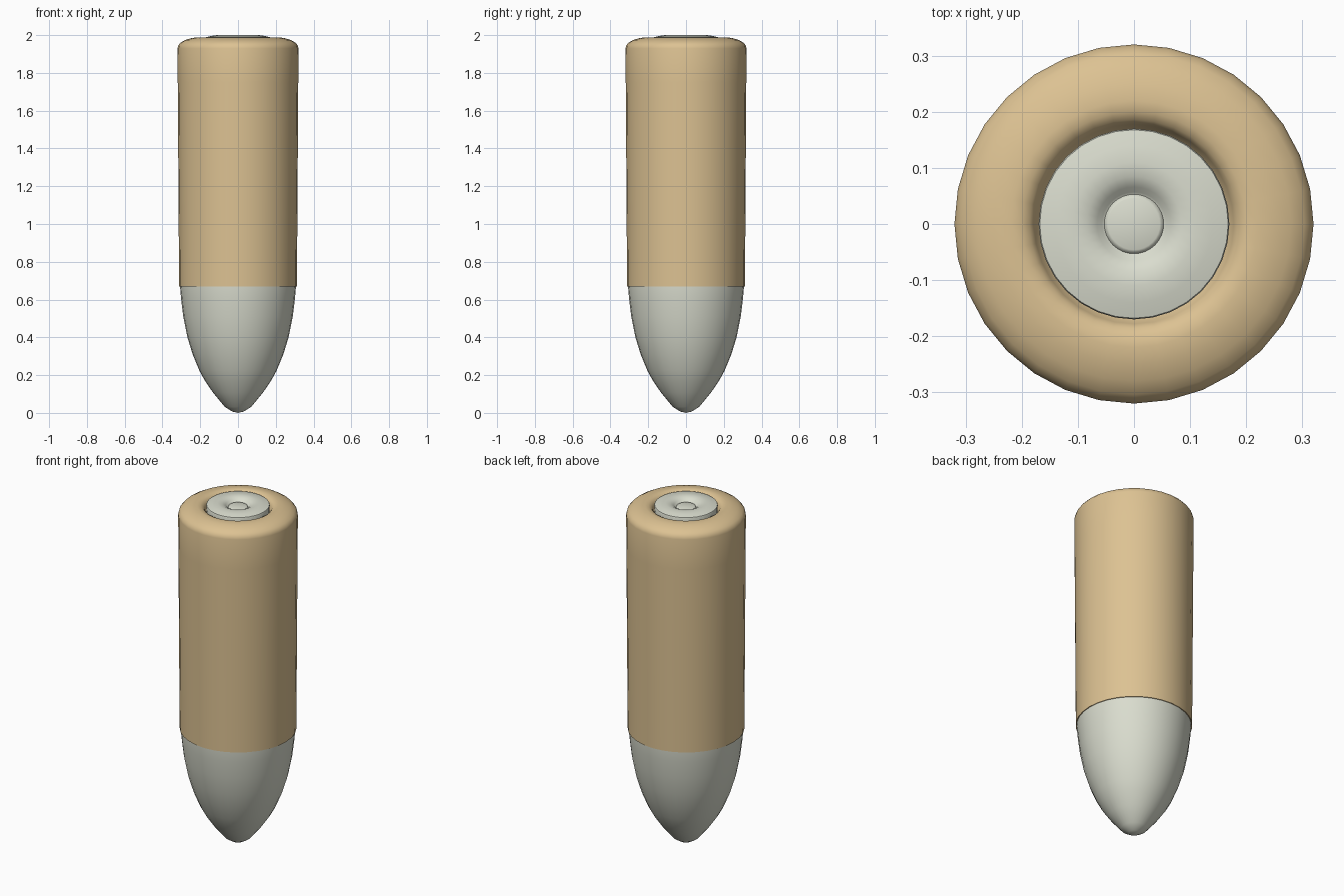
import bpy, bmesh, math

if "Cube" in bpy.data.objects:
    bpy.data.objects.remove(bpy.data.objects["Cube"])

SIDES = 32


def material(name, color):
    m = bpy.data.materials.new(name)
    m.diffuse_color = color
    m.use_nodes = True
    m.node_tree.nodes["Principled BSDF"].inputs["Base Color"].default_value = m.diffuse_color
    return m


def lathe(name, profile, mat=None, angle=40):
    """Spin an (r, z) profile around the z axis; r = 0 makes a pole."""
    bm = bmesh.new()
    rings = []
    for r, z in profile:
        if r == 0:
            rings.append([bm.verts.new((0, 0, z))] * SIDES)
        else:
            rings.append([bm.verts.new((r * math.cos(2 * math.pi * i / SIDES),
                                        r * math.sin(2 * math.pi * i / SIDES), z))
                          for i in range(SIDES)])
    for a, b in zip(rings, rings[1:]):
        for i in range(SIDES):
            j = (i + 1) % SIDES
            quad = list(dict.fromkeys((a[i], a[j], b[j], b[i])))
            bm.faces.new(quad)
    mesh = bpy.data.meshes.new(name)
    bm.to_mesh(mesh)
    bm.free()
    ob = bpy.data.objects.new(name, mesh)
    bpy.context.collection.objects.link(ob)
    if mat:
        mesh.materials.append(mat)
    bpy.ops.object.select_all(action='DESELECT')
    ob.select_set(True)
    bpy.context.view_layer.objects.active = ob
    bpy.ops.object.shade_smooth_by_angle(angle=math.radians(angle))
    return ob


tan = material("tan_metal", (0.72, 0.54, 0.29, 1))
silver = material("pale_metal", (0.70, 0.72, 0.62, 1))

# Slug: rounded tip at the bottom, tucked into the case mouth
lathe("slug", [(0, 0), (0.03, 0.007), (0.07, 0.032), (0.132, 0.107), (0.175, 0.17),
               (0.205, 0.225), (0.24, 0.31), (0.268, 0.40), (0.29, 0.51),
               (0.302, 0.61), (0.307, 0.67), (0.307, 0.70)], silver)

# Case: slight taper, rounded head, dished recess around the cap
lathe("case", [(0.303, 0.675), (0.303, 0.67), (0.312, 0.67), (0.316, 1.30),
               (0.319, 1.75), (0.32, 1.93), (0.316, 1.946), (0.304, 1.96),
               (0.28, 1.974), (0.25, 1.983), (0.22, 1.988), (0.20, 1.985),
               (0.186, 1.977), (0.178, 1.965), (0.174, 1.95), (0.165, 1.94)], tan)

# Cap: low dome with a dimple and a small central button
lathe("cap", [(0.168, 1.94), (0.17, 1.985), (0.168, 1.989), (0.14, 1.996),
              (0.11, 2.0), (0.085, 1.997), (0.066, 1.987), (0.057, 1.976),
              (0.053, 1.974), (0.050, 1.979), (0.046, 1.981), (0, 1.981)], silver)
